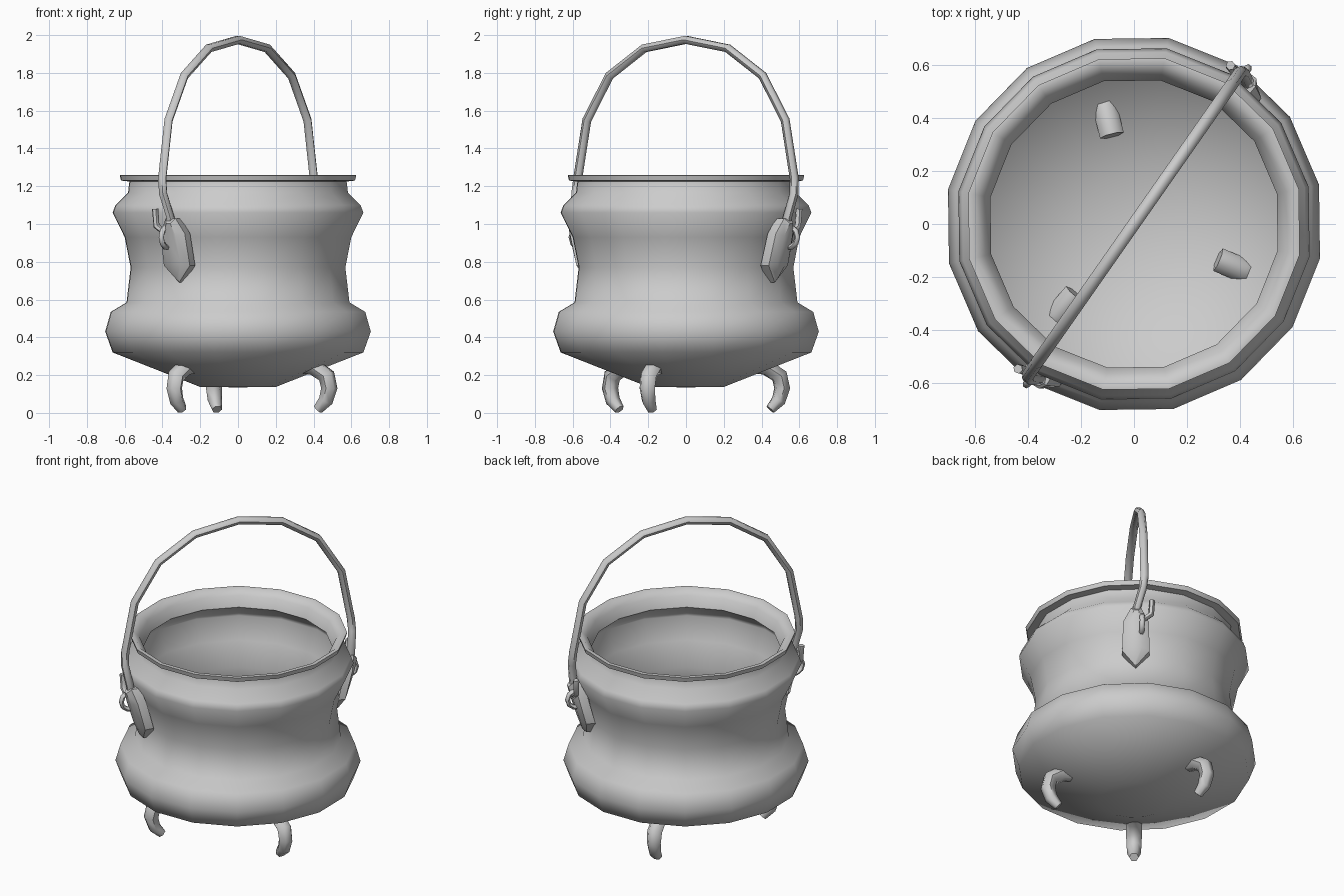
import bpy, bmesh
from math import sin, cos, pi, radians
from mathutils import Vector

if "Cube" in bpy.data.objects:
    bpy.data.objects.remove(bpy.data.objects["Cube"])

HANDLE_ANGLE = radians(55)


def finish(obj, angle):
    bpy.ops.object.select_all(action='DESELECT')
    obj.select_set(True)
    bpy.context.view_layer.objects.active = obj
    if obj.type == 'CURVE':
        bpy.ops.object.convert(target='MESH')
    bpy.ops.object.shade_smooth_by_angle(angle=radians(angle))


def add_mesh(name, bm, angle):
    bmesh.ops.remove_doubles(bm, verts=bm.verts, dist=1e-4)
    bmesh.ops.recalc_face_normals(bm, faces=bm.faces)
    mesh = bpy.data.meshes.new(name)
    bm.to_mesh(mesh)
    bm.free()
    obj = bpy.data.objects.new(name, mesh)
    bpy.context.collection.objects.link(obj)
    finish(obj, angle)
    return obj


def tube(name, points, radius, scales=None, cyclic=False):
    curve = bpy.data.curves.new(name, 'CURVE')
    curve.dimensions = '3D'
    curve.bevel_depth = radius
    curve.bevel_resolution = 1
    curve.use_fill_caps = True
    spline = curve.splines.new('POLY')
    spline.points.add(len(points) - 1)
    spline.use_cyclic_u = cyclic
    for i, p in enumerate(points):
        spline.points[i].co = (*p, 1)
        spline.points[i].radius = scales[i] if scales else 1
    obj = bpy.data.objects.new(name, curve)
    bpy.context.collection.objects.link(obj)
    finish(obj, 60)
    return obj


def polar(angle, r, z, side=0.0):
    """Point at radius r along angle, shifted sideways (counter-clockwise)."""
    return Vector((r * cos(angle) - side * sin(angle),
                   r * sin(angle) + side * cos(angle), z))


# Pot: 16-sided lathe, outside from the base up, then down the inside
profile = [(0, .135), (.205, .138), (.675, .32), (.715, .43), (.685, .535),
           (.60, .585), (.578, .77), (.61, .93), (.675, 1.06), (.66, 1.10),
           (.592, 1.165), (.585, 1.225), (.63, 1.23), (.637, 1.258),
           (.615, 1.26), (.575, 1.225), (.552, 1.16), (.64, 1.085),
           (.65, 1.06), (.59, .93), (.558, .77), (.575, .60), (.665, .52),
           (.695, .43), (.655, .335), (.20, .155), (0, .152)]
SIDES = 16
bm = bmesh.new()
rings = [[bm.verts.new(polar(radians(12) + 2 * pi * k / SIDES, r, z))
          for k in range(SIDES)] for r, z in profile]
for a, b in zip(rings, rings[1:]):
    for k in range(SIDES):
        n = (k + 1) % SIDES
        bm.faces.new((a[k], a[n], b[n], b[k]))
add_mesh("pot", bm, 60)

# Three curved claw legs whose tops poke through the floor
leg_path = [(.345, .255), (.44, .24), (.51, .195), (.525, .13), (.505, .065), (.46, .018)]
for i, deg in enumerate((-23, 104, 230)):
    tube(f"leg_{i + 1}", [polar(radians(deg), r, z) for r, z in leg_path],
         .046, [1, 1, 1, .95, .85, .6])

# Handle: half path from arch top to hooked end (radius, z, sideways), mirrored
half = [(0, 1.975, 0), (.27, 1.93, 0), (.495, 1.785, 0), (.641, 1.55, 0),
        (.70, 1.24, 0), (.705, 1.16, -.01), (.685, 1.03, -.045),
        (.685, .975, -.03), (.69, .96, 0), (.695, .99, .04), (.70, 1.08, .045)]
full = [(-r, z, s) for r, z, s in reversed(half[1:])] + half
tube("handle", [polar(HANDLE_ANGLE, r, z, s) for r, z, s in full], .024,
     [.75] * 4 + [1] * (len(full) - 8) + [.75] * 4)

# Pointed mounting plates on the wall, each with a hanging ring
outline = [(0, .69), (.08, .78), (.075, .95), (.03, 1.03),
           (-.03, 1.03), (-.075, .95), (-.08, .78)]
for label, sign in (("back", 1), ("front", -1)):
    plate_angle = HANDLE_ANGLE + (radians(-4) if sign > 0 else pi + radians(4))
    bm = bmesh.new()
    layers = []
    for depth, shrink in ((-.05, 1), (.005, 1), (.03, .45)):
        layers.append([bm.verts.new(polar(plate_angle, .60 + .26 * (z - .69) + depth,
                                          .86 + (z - .86) * (.7 + .3 * shrink), s * shrink))
                       for s, z in outline])
    for a, b in zip(layers, layers[1:]):
        for k in range(len(outline)):
            n = (k + 1) % len(outline)
            bm.faces.new((a[k], a[n], b[n], b[k]))
    bm.faces.new(layers[0])
    bm.faces.new(layers[-1])
    add_mesh(label + "_plate", bm, 30)

    ring = [polar(HANDLE_ANGLE, sign * (.675 + .055 * cos(t)), .93 + .055 * sin(t), -.015)
            for t in (2 * pi * k / 10 for k in range(10))]
    tube(label + "_ring", ring, .015, cyclic=True)
